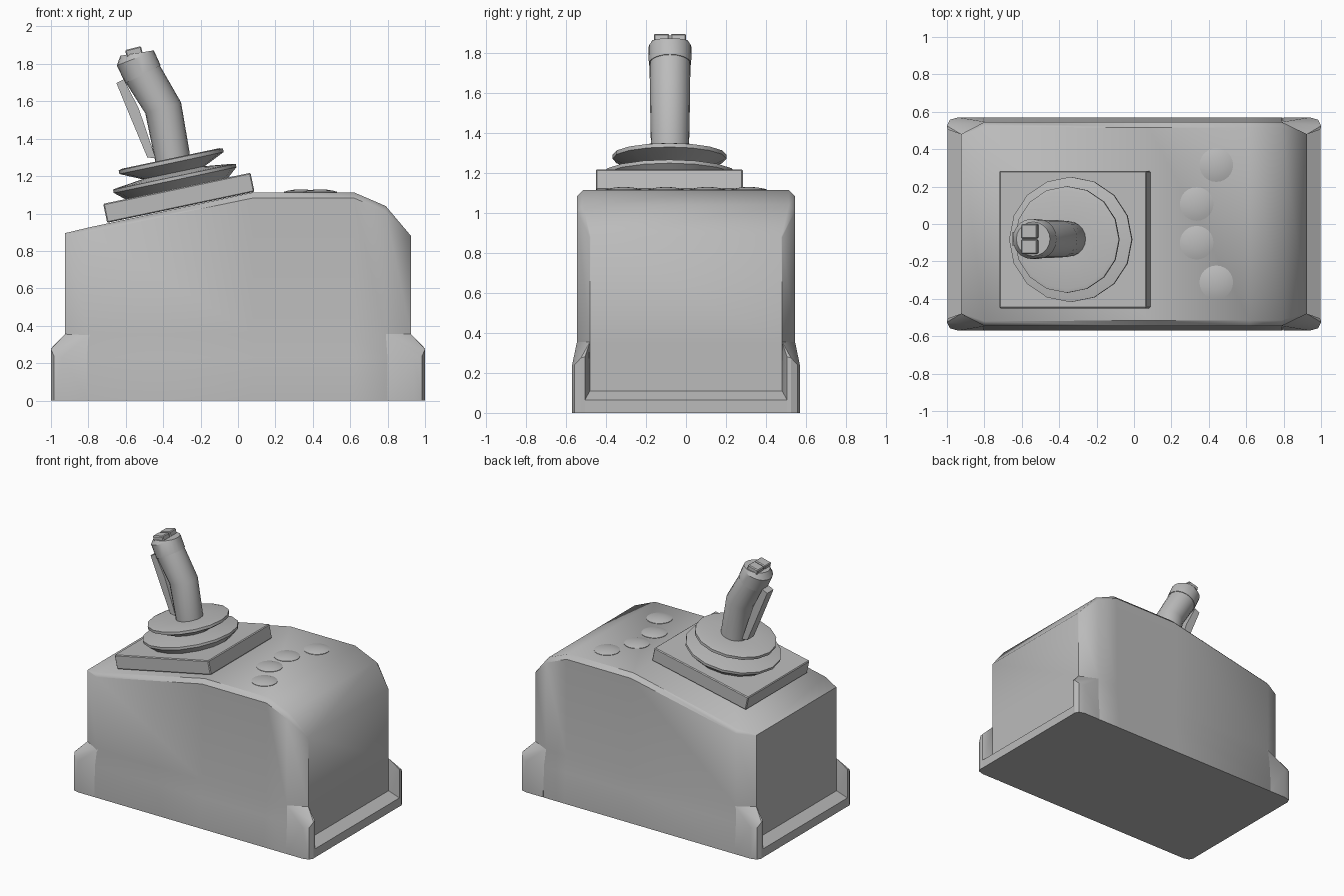
import bpy, bmesh, math
from mathutils import Vector, Matrix

if "Cube" in bpy.data.objects:
    bpy.data.objects.remove(bpy.data.objects["Cube"])

grey = bpy.data.materials.new("plain grey")
grey.diffuse_color = (0.5, 0.5, 0.5, 1)
grey.use_nodes = True
grey.node_tree.nodes["Principled BSDF"].inputs["Base Color"].default_value = grey.diffuse_color
YC = -0.08                      # stick centre line
TILT = math.radians(11.9)       # slope of the left half of the top


def finish(bm, name, angle=30):
    bmesh.ops.remove_doubles(bm, verts=bm.verts, dist=0.0005)
    bmesh.ops.recalc_face_normals(bm, faces=bm.faces)
    me = bpy.data.meshes.new(name)
    bm.to_mesh(me)
    bm.free()
    ob = bpy.data.objects.new(name, me)
    bpy.context.collection.objects.link(ob)
    me.materials.append(grey)
    bpy.ops.object.select_all(action='DESELECT')
    ob.select_set(True)
    bpy.context.view_layer.objects.active = ob
    bpy.ops.object.shade_smooth_by_angle(angle=math.radians(angle))
    return ob


def loft(name, rings, angle=30):
    """Skin closed rings of equal length and cap both ends."""
    bm = bmesh.new()
    vs = [[bm.verts.new(p) for p in ring] for ring in rings]
    n = len(vs[0])
    for a, b in zip(vs, vs[1:]):
        for i in range(n):
            j = (i + 1) % n
            bm.faces.new((a[i], a[j], b[j], b[i]))
    bm.faces.new(vs[0])
    bm.faces.new(vs[-1])
    return finish(bm, name, angle)


def ring(x, y, z, r, tilt=0.0, n=16):
    """Circle facing up, leaning towards -x by tilt."""
    return [(x + r * math.cos(a) * math.cos(tilt), y + r * math.sin(a),
             z + r * math.cos(a) * math.sin(tilt))
            for a in (2 * math.pi * i / n for i in range(n))]


def hull(name, pts):
    bm = bmesh.new()
    for p in pts:
        bm.verts.new(p)
    res = bmesh.ops.convex_hull(bm, input=bm.verts)
    loose = [v for v in bm.verts if not v.link_faces]
    bmesh.ops.delete(bm, geom=loose, context='VERTS')
    bmesh.ops.dissolve_limit(bm, angle_limit=0.02, verts=bm.verts, edges=bm.edges)
    return finish(bm, name)


def box(name, centre, size, tilt, bevel=0.0):
    bm = bmesh.new()
    bmesh.ops.create_cube(bm, size=1, matrix=Matrix.Translation(centre)
                          @ Matrix.Rotation(-tilt, 4, 'Y')
                          @ Matrix.Diagonal((*size, 1)))
    if bevel:
        bmesh.ops.bevel(bm, geom=bm.edges[:], offset=bevel, segments=1, affect='EDGES')
    return finish(bm, name)


# Housing: cross-sections along x (x, half width, top height, edge chamfer, foot flare)
sections = []
for x, w, top, c, flare in [(-0.925, 0.48, 0.895, 0.004, 0), (-0.80, 0.545, 0.925, 0.025, 0.025),
                            (0.08, 0.545, 1.113, 0.03, 0.025), (0.62, 0.545, 1.113, 0.03, 0.025),
                            (0.79, 0.545, 1.04, 0.03, 0.025), (0.925, 0.48, 0.88, 0.004, 0)]:
    half = [(w + flare, 0), (w + flare, 0.08), (w + 0.6 * flare, 0.23), (w, 0.355),
            (w, top - c), (w - c, top)]
    sections.append([(x, y, z) for y, z in half] + [(x, -y, z) for y, z in reversed(half)])
loft("housing", sections, 44)

# Corner feet and end skirts
for sx, xname in ((1, "right"), (-1, "left")):
    for sy, yname in ((1, "back"), (-1, "front")):
        pts = [(0.79, 0.545, 0.355), (0.925, 0.48, 0.355),
               (0.998, 0.505, 0.28), (1.0, 0.525, 0.275),
               (0.985, 0.557, 0.24), (0.94, 0.57, 0.235), (0.80, 0.50, 0.24)]
        pts += [(0.80, 0.57, 0), (0.94, 0.57, 0), (0.985, 0.557, 0), (1.0, 0.525, 0),
                (0.998, 0.505, 0), (0.925, 0.48, 0), (0.80, 0.48, 0)]
        hull(f"{yname}_{xname}_foot", [(sx * x, sy * y, z) for x, y, z in pts])
    hull(f"{xname}_skirt", [(sx * x, s * y, z) for s in (1, -1) for x, y, z in
                            [(0.90, 0.48, 0), (0.90, 0.48, 0.11), (0.925, 0.48, 0.11),
                             (0.998, 0.505, 0.065), (0.998, 0.505, 0)]])

# Tilted mounting plate
normal = Vector((-math.sin(TILT), 0, math.cos(TILT)))
plate_top = Vector((-0.327, YC - 0.003, 1.135))
box("mounting_plate", plate_top - normal * 0.052, (0.805, 0.735, 0.104), TILT, 0.006)

# Bellows boot made of two flared collars
boot = [(0.27, -0.01), (0.335, 0.045), (0.335, 0.063), (0.31, 0.068), (0.17, 0.085),
        (0.285, 0.138), (0.285, 0.158), (0.265, 0.163), (0.10, 0.163)]
loft("bellows_boot", [ring(*(plate_top + normal * t), r, TILT) for r, t in boot], 30)

# Bent grip (x, z, radius, lean)
rad = math.radians
grip = [(-0.347, 1.27, 0.093, rad(12)), (-0.353, 1.315, 0.095, rad(12)),
        (-0.40, 1.565, 0.10, rad(17)), (-0.51, 1.747, 0.102, rad(27))]
loft("grip", [ring(x, YC, z, r, t, 20) for x, z, r, t in grip], 40)

# Grip cap with a chamfered rim
cap = [(-0.508, 1.744, 0.106, rad(27)), (-0.548, 1.830, 0.107, rad(21)),
       (-0.539, 1.858, 0.091, rad(9))]
loft("grip_cap", [ring(x, YC, z, r, t, 20) for x, z, r, t in cap], 30)

# Split thumb switch
for s, side in ((1, "back"), (-1, "front")):
    box(f"thumb_switch_{side}", (-0.556, YC + s * 0.042, 1.862), (0.088, 0.078, 0.046),
        rad(14), 0.006)

# Trigger lever running down the grip
lever = [(-0.65, 1.697), (-0.61, 1.717), (-0.53, 1.56), (-0.44, 1.295),
         (-0.485, 1.30), (-0.577, 1.52)]
loft("trigger_lever", [[(x, YC + y, z) for x, z in lever] for y in (-0.038, 0.038)])

# Domed push buttons
for i, (x, y) in enumerate([(0.44, 0.315), (0.335, 0.107), (0.335, -0.1), (0.44, -0.312)]):
    dome = [(0.09, 1.10), (0.09, 1.116), (0.07, 1.122), (0.04, 1.127), (0.012, 1.129)]
    loft(f"push_button_{i + 1}", [ring(x, y, z, r, 0, 24) for r, z in dome], 40)
